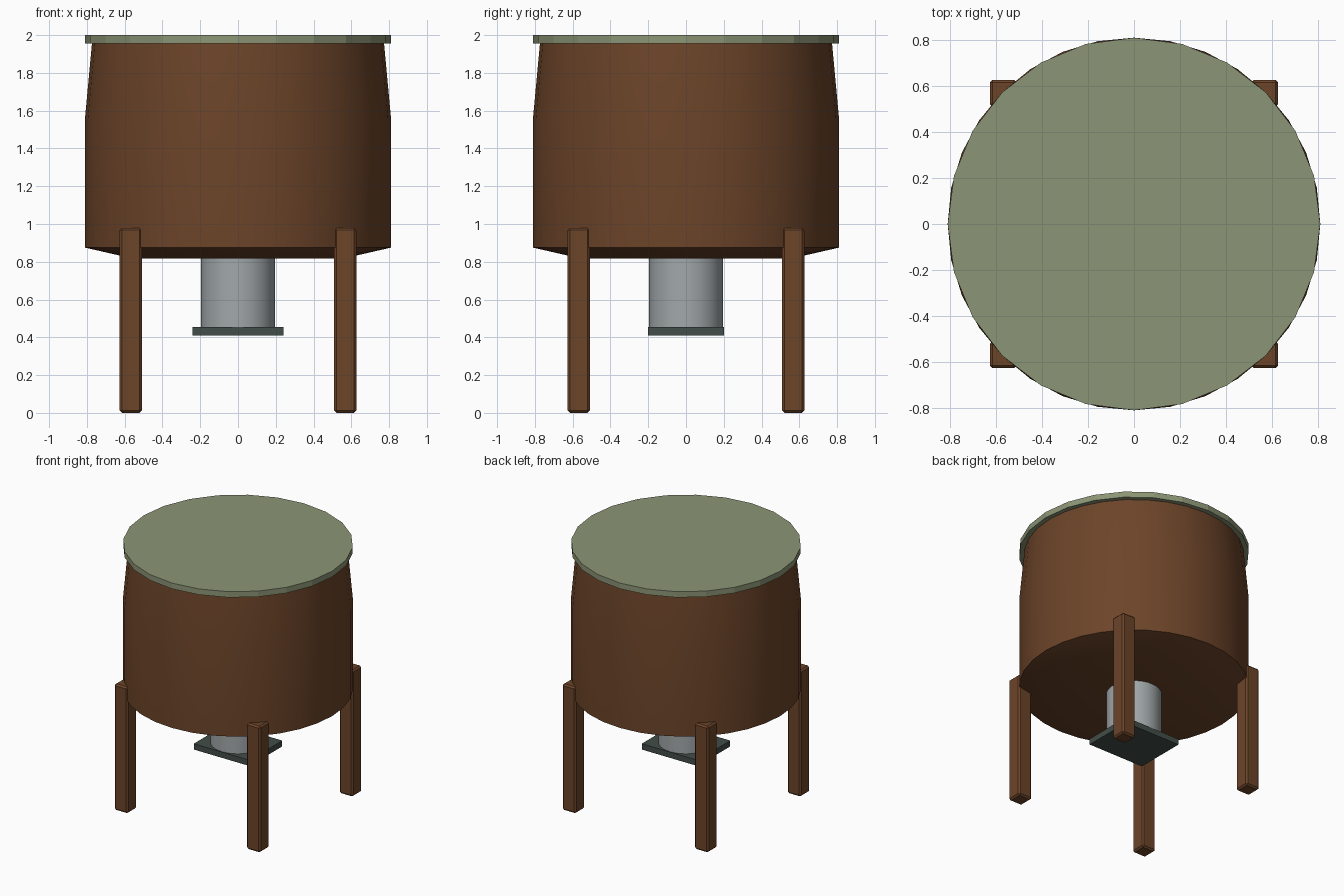
import bpy
import bmesh
import math

cube = bpy.data.objects.get("Cube")
if cube:
    bpy.data.objects.remove(cube, do_unlink=True)


def material(name, rgb):
    mat = bpy.data.materials.new(name)
    mat.use_nodes = True
    color = (*rgb, 1)
    mat.diffuse_color = color
    mat.node_tree.nodes["Principled BSDF"].inputs["Base Color"].default_value = color
    return mat


brown = material("brown wood", (0.15, 0.058, 0.022))
sage = material("sage green", (0.26, 0.30, 0.18))
steel = material("grey metal", (0.36, 0.39, 0.40))
slate = material("dark slate", (0.055, 0.075, 0.065))


def finish(bm, name, mat, smooth=False):
    bmesh.ops.recalc_face_normals(bm, faces=bm.faces)
    mesh = bpy.data.meshes.new(name)
    bm.to_mesh(mesh)
    bm.free()
    mesh.materials.append(mat)
    obj = bpy.data.objects.new(name, mesh)
    bpy.context.collection.objects.link(obj)
    if smooth:
        bpy.ops.object.select_all(action="DESELECT")
        obj.select_set(True)
        bpy.context.view_layer.objects.active = obj
        bpy.ops.object.shade_smooth_by_angle(angle=math.radians(30))
    return obj


def turned(name, profile, sides, mat, smooth=False):
    """Closed round solid from (radius, height) pairs, bottom to top."""
    bm = bmesh.new()
    rings = []
    for r, z in profile:
        rings.append([bm.verts.new((r * math.cos(a), r * math.sin(a), z))
                      for a in (math.tau * i / sides for i in range(sides))])
    for low, high in zip(rings, rings[1:]):
        for i in range(sides):
            j = (i + 1) % sides
            bm.faces.new((low[i], low[j], high[j], high[i]))
    bm.faces.new(rings[0])
    bm.faces.new(rings[-1])
    return finish(bm, name, mat, smooth)


def box(name, center, size, mat, bevel=0):
    bm = bmesh.new()
    bmesh.ops.create_cube(bm, size=1)
    bmesh.ops.scale(bm, vec=size, verts=bm.verts)
    bmesh.ops.translate(bm, vec=center, verts=bm.verts)
    obj = finish(bm, name, mat)
    if bevel:
        mod = obj.modifiers.new("Bevel", "BEVEL")
        mod.width = bevel
        mod.segments = 1
    return obj


# Tub with tapered shoulder and shallow dished underside
turned("tub", [(0.56, 0.818), (0.81, 0.875), (0.81, 1.56), (0.773, 1.958)],
       32, brown, smooth=True)

# Flat faceted lid
turned("lid", [(0.81, 1.955), (0.81, 2.0)], 24, sage)

# Drain pipe and its bottom plate
turned("drain_pipe", [(0.195, 0.45), (0.195, 0.83)], 32, steel, smooth=True)
box("drain_plate", (0, 0, 0.433), (0.48, 0.40, 0.045), slate)

# Four legs
for side, sx in (("left", 1), ("right", -1)):
    for end, sy in (("front", -1), ("back", 1)):
        box(f"{end}_{side}_leg", (0.568 * sx, 0.568 * sy, 0.49),
            (0.117, 0.117, 0.98), brown, bevel=0.012)
